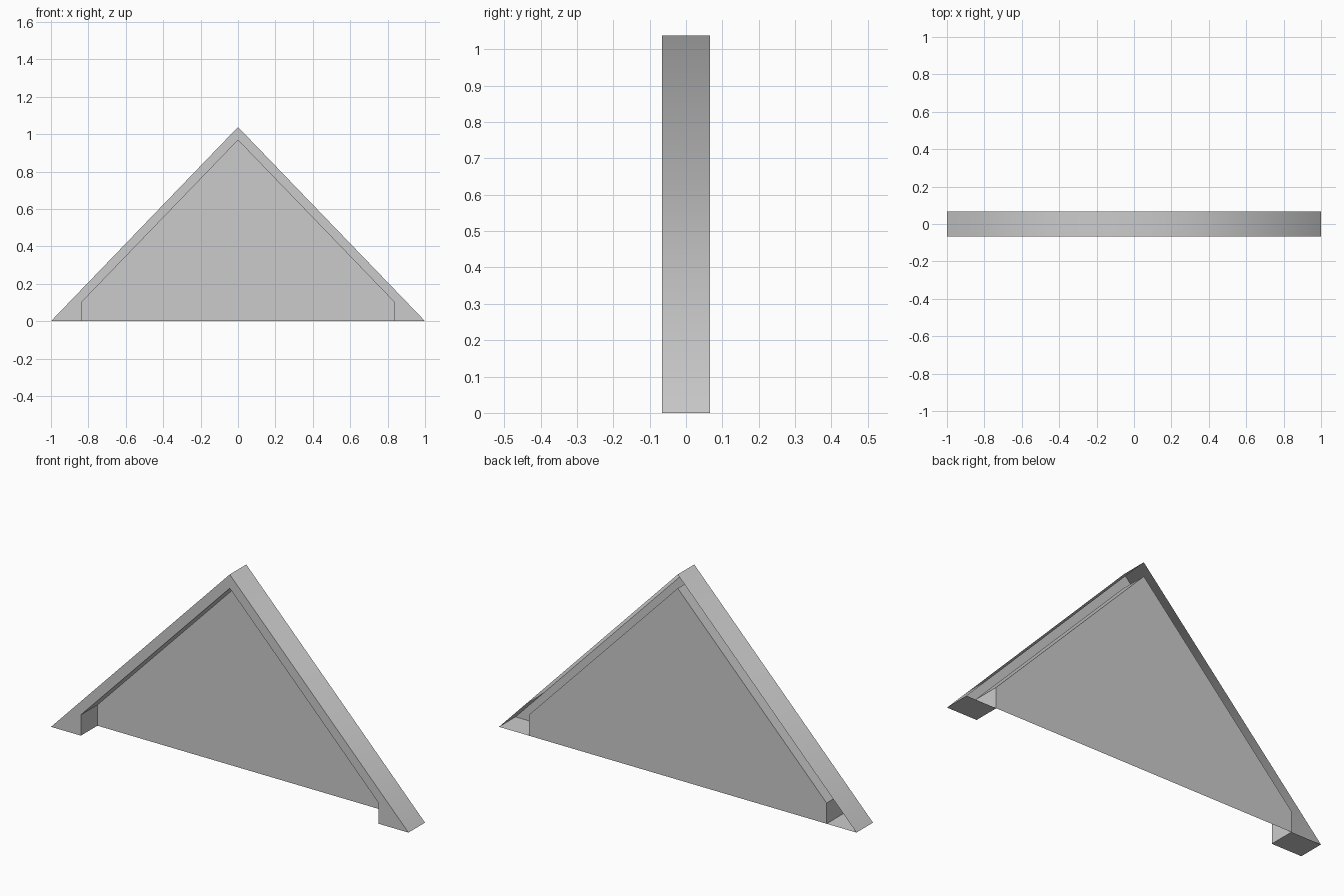
import bpy
import bmesh

cube = bpy.data.objects.get("Cube")
if cube:
    bpy.data.objects.remove(cube)

FRONT, BACK = -0.066, 0.066
APEX, INNER_APEX = 1.038, 0.968
FOOT, SHOULDER = 0.833, 0.105

grey = bpy.data.materials.new("light grey")
grey.use_nodes = True
colour = (0.6, 0.6, 0.6, 1)
grey.diffuse_color = colour
grey.node_tree.nodes["Principled BSDF"].inputs["Base Color"].default_value = colour


def make_part(name, polygons):
    """Build an open sheet part; only the roof ridge is shaded smooth."""
    bm = bmesh.new()
    for points in polygons:
        bm.faces.new([bm.verts.new(p) for p in points])
    bmesh.ops.remove_doubles(bm, verts=bm.verts, dist=0.0001)
    for face in bm.faces:
        face.smooth = True
    for edge in bm.edges:
        edge.smooth = all(abs(v.co.z - APEX) < 0.001 for v in edge.verts)
    mesh = bpy.data.meshes.new(name)
    bm.to_mesh(mesh)
    bm.free()
    mesh.materials.append(grey)
    obj = bpy.data.objects.new(name, mesh)
    bpy.context.collection.objects.link(obj)


def sweep(a, b):
    """Wall from profile point a to b, running front to back."""
    return [(a[0], FRONT, a[1]), (b[0], FRONT, b[1]),
            (b[0], BACK, b[1]), (a[0], BACK, a[1])]


def both_sides(polygons):
    """Mirror polygons across x, keeping their facing outward."""
    mirrored = [[(-x, y, z) for x, y, z in reversed(p)] for p in polygons]
    return polygons + mirrored


# Half profiles, from the centre line out to the foot
ridge, tip = (0, APEX), (1, 0)
inner = [(0, INNER_APEX), (FOOT, SHOULDER), (FOOT, 0)]

# Sloping roof faces
make_part("roof_slopes", both_sides([sweep(tip, ridge)]))

# Front trim, open behind
trim = [(x, FRONT, z) for x, z in [ridge] + inner + [tip]]
make_part("front_trim", both_sides([trim]))

# Undersides of the feet
make_part("foot_bottoms", both_sides([sweep(inner[2], tip)]))

# Walls of the recess
make_part("recess_walls", both_sides([sweep(a, b) for a, b in zip(inner, inner[1:])]))

# Panel at the back of the recess
outline = inner[::-1] + [(-x, z) for x, z in inner[1:]]
make_part("gable_panel", [[(x, BACK, z) for x, z in reversed(outline)]])
